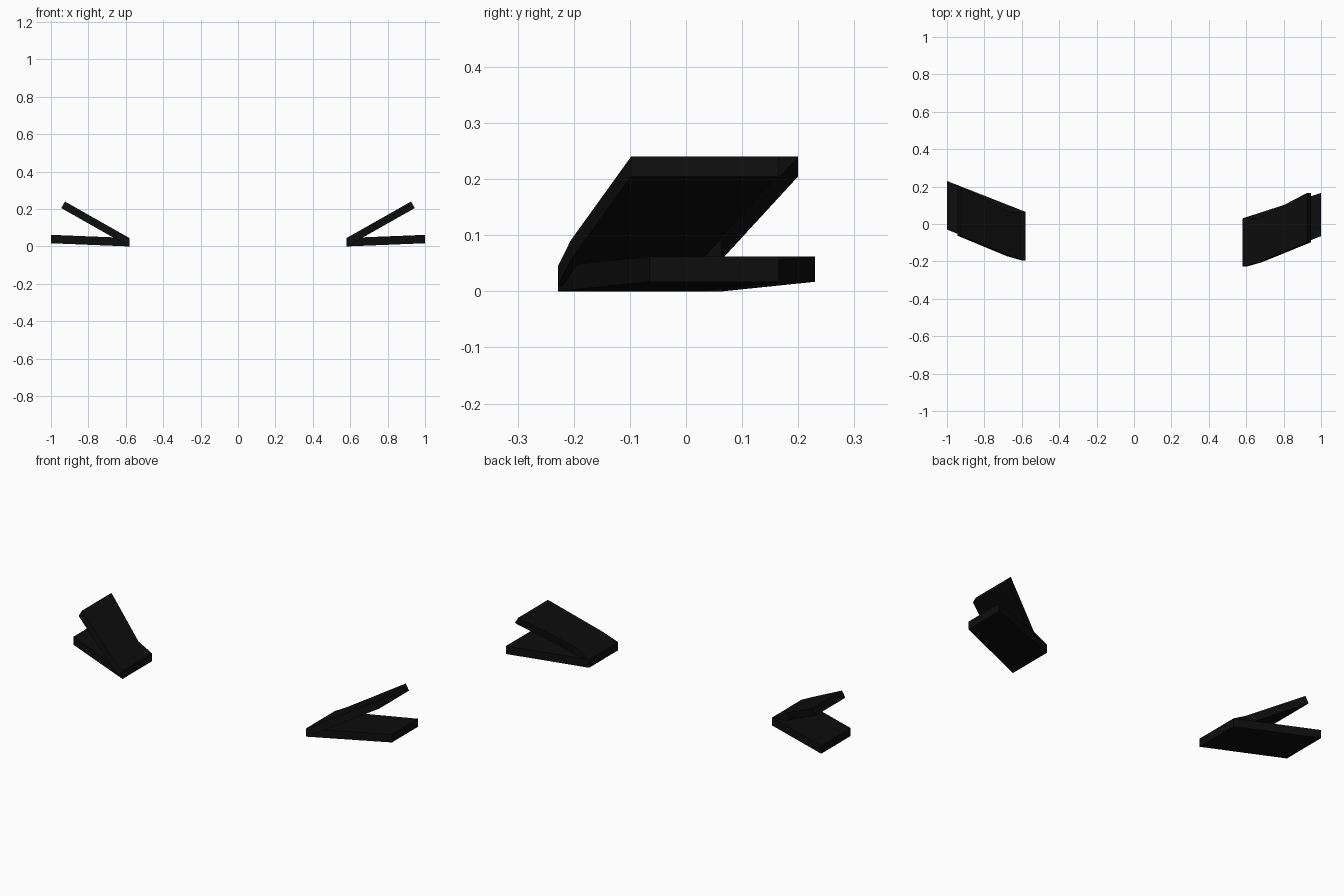
import bpy, bmesh

if "Cube" in bpy.data.objects:
    bpy.data.objects.remove(bpy.data.objects["Cube"])

black = bpy.data.materials.new("soft black")
black.diffuse_color = (0.004, 0.004, 0.004, 1)
black.use_nodes = True
black.node_tree.nodes["Principled BSDF"].inputs["Base Color"].default_value = black.diffuse_color


def plate(name, side, sections, shift):
    """Flat-faced plate lofted through rectangular sections.
    Section: x, z of the top edge, y of front, y of back; shift: top edge to bottom edge (dx, dz)."""
    bm = bmesh.new()
    rings = []
    for x, z, front, back in sections:
        rings.append([bm.verts.new((side * px, y, pz)) for px, y, pz in (
            (x, front, z), (x, back, z),
            (x + shift[0], back, z + shift[1]), (x + shift[0], front, z + shift[1]))])
    for a, b in zip(rings, rings[1:]):
        for i in range(4):
            j = (i + 1) % 4
            bm.faces.new((a[i], a[j], b[j], b[i]))
    bm.faces.new(rings[0])
    bm.faces.new(rings[-1])
    bmesh.ops.recalc_face_normals(bm, faces=bm.faces)
    mesh = bpy.data.meshes.new(name)
    bm.to_mesh(mesh)
    bm.free()
    mesh.materials.append(black)
    obj = bpy.data.objects.new(name, mesh)
    bpy.context.collection.objects.link(obj)


# Lower plates: nearly level, swept back towards the outer end
plate("right_lower_plate", 1,
      [(0.58, 0.045, -0.228, 0.03), (1.0, 0.062, -0.065, 0.166)], (0, -0.045))
plate("left_lower_plate", -1,
      [(0.58, 0.045, -0.195, 0.065), (1.0, 0.062, -0.03, 0.23)], (0, -0.045))

# Upper plates: hinged at the inner end, rising outwards, with a kink near the hinge
plate("right_upper_plate", 1,
      [(0.58, 0.045, -0.228, 0.03), (0.66, 0.09, -0.206, 0.027),
       (0.925, 0.24, -0.098, 0.166)], (0.02, -0.035))
plate("left_upper_plate", -1,
      [(0.58, 0.045, -0.195, 0.065), (0.66, 0.09, -0.172, 0.062),
       (0.925, 0.24, -0.062, 0.2)], (0.02, -0.035))
